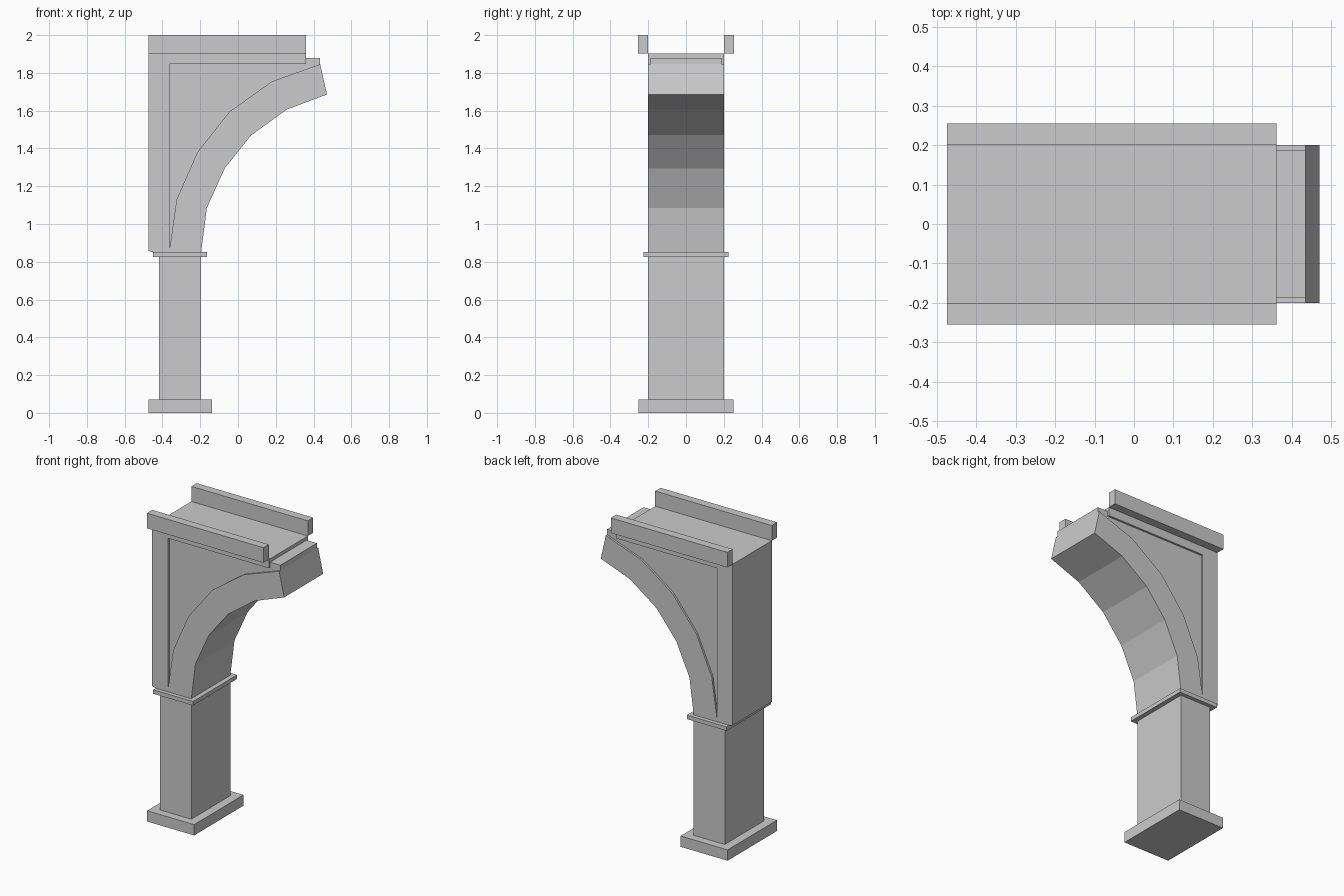
import bpy

if "Cube" in bpy.data.objects:
    bpy.data.objects.remove(bpy.data.objects["Cube"])


def make_mesh(name, verts, faces):
    mesh = bpy.data.meshes.new(name)
    mesh.from_pydata(verts, [], faces)
    mesh.update()
    obj = bpy.data.objects.new(name, mesh)
    bpy.context.collection.objects.link(obj)
    return obj


def prism(name, profile, y0, y1):
    """Extrude a counter-clockwise x/z profile from y0 (front) to y1 (back)."""
    n = len(profile)
    verts = [(x, y, z) for y in (y0, y1) for x, z in profile]
    faces = [tuple(range(n)), tuple(reversed(range(n, 2 * n)))]
    faces += [(i, i + n, (i + 1) % n + n, (i + 1) % n) for i in range(n)]
    return make_mesh(name, verts, faces)


def box(name, x0, x1, y0, y1, z0, z1):
    return prism(name, [(x0, z0), (x1, z0), (x1, z1), (x0, z1)], y0, y1)


# Pier: plinth, shaft and thin collar
box("plinth", -0.475, -0.138, -0.252, 0.252, 0.0, 0.07)
box("pier_shaft", -0.418, -0.195, -0.2, 0.2, 0.07, 0.828)
box("pier_collar", -0.45, -0.165, -0.226, 0.226, 0.825, 0.851)

# Segmented arch ring
inner = [(-0.195, 0.851), (-0.165, 1.085), (-0.07, 1.295),
         (0.07, 1.47), (0.258, 1.606), (0.471, 1.686)]
outer = [(-0.362, 0.87), (-0.325, 1.13), (-0.215, 1.38),
         (-0.045, 1.595), (0.18, 1.755), (0.435, 1.846)]
prism("arch_ring", [(-0.362, 0.851)] + inner + outer[::-1], -0.2, 0.2)

# Raised frame: upright at the back and band along the top
frame = [(-0.475, 0.857), (-0.45, 0.851), (-0.362, 0.851), (-0.362, 1.846),
         (0.361, 1.846), (0.361, 1.902), (-0.475, 1.902)]
prism("wall_frame", frame, -0.2, 0.2)

# Recessed spandrel panel between frame and arch
prism("spandrel_panel", outer + [(0.435, 1.88), (-0.362, 1.88)], -0.187, 0.187)

# Parapets on both sides of the deck
for side, s in (("front", -1), ("back", 1)):
    y0, y1 = sorted((s * 0.2, s * 0.255))
    box("parapet_" + side, -0.475, 0.361, y0, y1, 1.902, 2.0)
